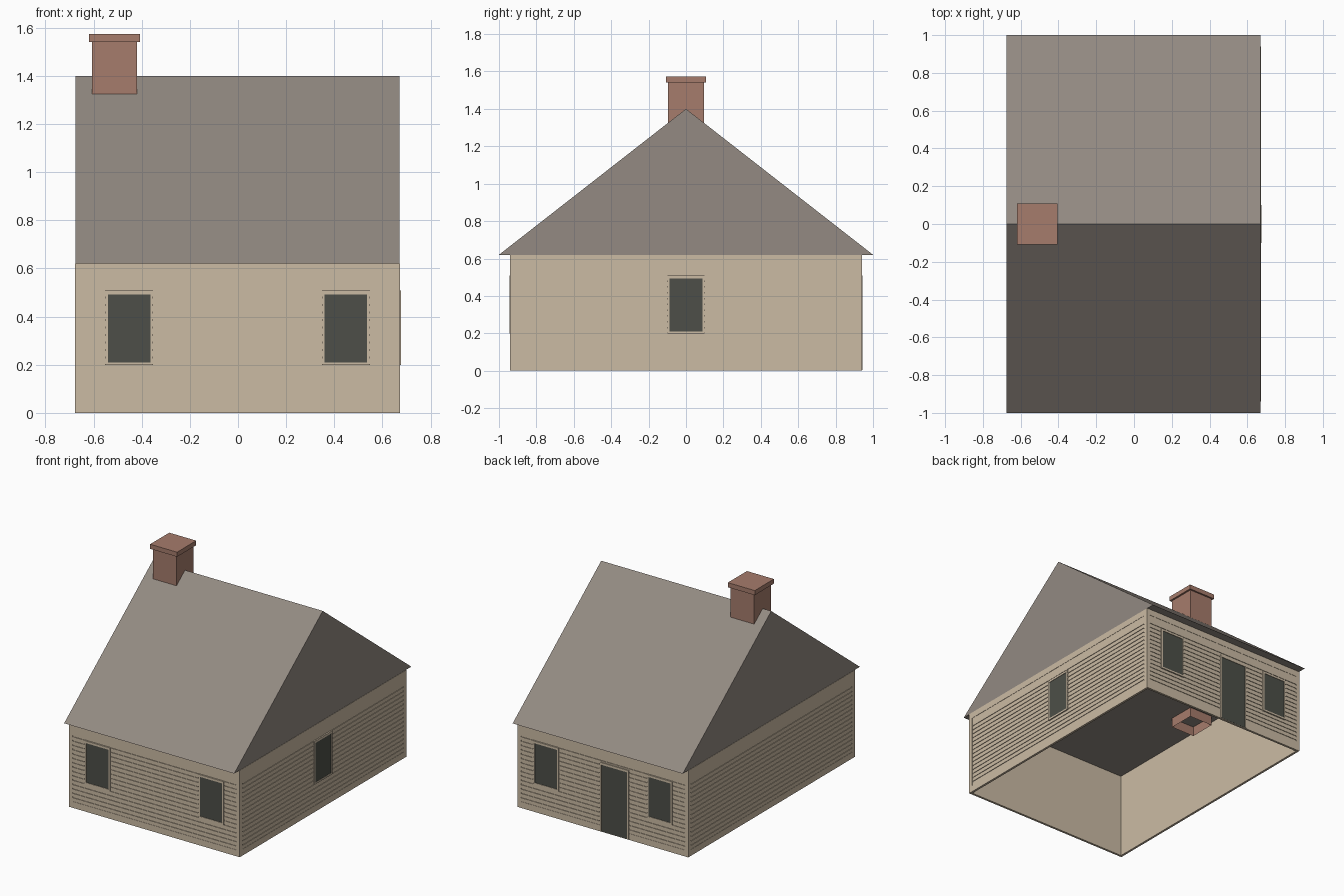
import bpy, bmesh, math
from mathutils import Matrix, Vector

cube = bpy.data.objects.get("Cube")
if cube:
    bpy.data.objects.remove(cube, do_unlink=True)


def srgb(*rgb):
    return tuple(((c / 255 + 0.055) / 1.055) ** 2.4 for c in rgb) + (1.0,)


def material(name, colour):
    mat = bpy.data.materials.new(name)
    mat.use_nodes = True
    mat.diffuse_color = colour
    bsdf = mat.node_tree.nodes["Principled BSDF"]
    bsdf.inputs["Base Color"].default_value = colour
    bsdf.inputs["Roughness"].default_value = 0.9
    return mat


CREAM = material("cream_siding", srgb(203, 187, 164))
ROOF = material("grey_brown_roof", srgb(147, 138, 130))
BRICK = material("brick_red", srgb(166, 124, 108))
GLASS = material("dark_glass", srgb(77, 79, 72))

CX = -0.002                      # the house sits a hair off centre
HALF_X, HALF_Y = 0.674, 0.94     # outer wall faces
EAVE, RIDGE = 0.62, 1.40
RECESS = 0.006                   # siding core lies behind the trim


def add_object(name, bm, mat):
    bmesh.ops.recalc_face_normals(bm, faces=bm.faces)
    mesh = bpy.data.meshes.new(name)
    bm.to_mesh(mesh)
    bm.free()
    mesh.materials.append(mat)
    obj = bpy.data.objects.new(name, mesh)
    bpy.context.collection.objects.link(obj)
    return obj


def box(bm, x, y, z, matrix=Matrix()):
    """Add a box given its (low, high) range on each axis."""
    spans = (x, y, z)
    size = Matrix.Diagonal([b - a for a, b in spans] + [1])
    centre = Matrix.Translation(Vector([(a + b) / 2 for a, b in spans]))
    bmesh.ops.create_cube(bm, size=1, matrix=matrix @ centre @ size)


def frame(bm, u, v, out, m, side=0.012, top=0.016, bottom=0.012):
    """Four bars around the opening u, v."""
    box(bm, (u[0] - side, u[0]), (-out, 0), (v[0] - bottom, v[1] + top), m)
    box(bm, (u[1], u[1] + side), (-out, 0), (v[0] - bottom, v[1] + top), m)
    box(bm, u, (-out, 0), (v[1], v[1] + top), m)
    if bottom:
        box(bm, u, (-out, 0), (v[0] - bottom, v[0]), m)


def wall(name, turn, dist, half, core_half, openings):
    """One wall: local x runs along it and local -y points outwards."""
    m = (Matrix.Translation((CX, 0, 0)) @ Matrix.Rotation(math.radians(90 * turn), 4, "Z")
         @ Matrix.Translation((0, RECESS - dist, 0)))

    # backing sheet
    bm = bmesh.new()
    box(bm, (-core_half, core_half), (0, 0.01), (0, EAVE), m)
    add_object(name + "_wall", bm, CREAM)

    # corner boards, sill board and eave board
    bm = bmesh.new()
    inner = half - 0.025
    frame(bm, (-inner, inner), (0.045, 0.575), RECESS, m,
          side=half - inner, top=EAVE - 0.575, bottom=0.045)
    add_object(name + "_trim", bm, CREAM)

    # clapboards separated by narrow grooves
    bm = bmesh.new()
    gap, pitch, first, count = 0.008, 0.0311, 0.075, 15
    lines = [first + pitch * i for i in range(count)]
    lows = [0.045] + [z + gap / 2 for z in lines]
    highs = [z - gap / 2 for z in lines] + [0.575]
    for low, high in zip(lows, highs):
        box(bm, (-inner, inner), (-0.004, 0), (low, high), m)
    add_object(name + "_clapboards", bm, CREAM)

    # windows and doors
    for part, u, width, low, high in openings:
        span = (u - width / 2, u + width / 2)
        bm = bmesh.new()
        frame(bm, span, (low, high), RECESS + 0.004, m,
              bottom=0.012 if low > 0.1 else 0)
        add_object(f"{name}_{part}_frame", bm, CREAM)
        bm = bmesh.new()
        box(bm, span, (-RECESS - 0.001, 0), (low, high), m)
        add_object(f"{name}_{part}_pane", bm, GLASS)


def window(part, u):
    return (part, u, 0.176, 0.21, 0.492)


pair = [window("window_a", -0.45), window("window_b", 0.45)]
side_half, side_core = HALF_Y - RECESS, HALF_Y - RECESS - 0.01
wall("front", 0, HALF_Y, HALF_X, HALF_X - RECESS, pair)
wall("left", 1, HALF_X, side_half, side_core, [window("window", 0)])
wall("back", 2, HALF_Y, HALF_X, HALF_X - RECESS,
     pair + [("door", 0.09, 0.205, 0.004, 0.48)])
wall("right", 3, HALF_X, side_half, side_core, [])

# gabled roof, a closed prism whose underside is the ceiling
bm = bmesh.new()
roof_half = HALF_X - 0.002
ring = [bm.verts.new((CX - roof_half, y, z))
        for y, z in ((-1, EAVE), (1, EAVE), (0, RIDGE))]
gable = bm.faces.new(ring)
extruded = bmesh.ops.extrude_face_region(bm, geom=[gable], use_keep_orig=True)
moved = [g for g in extruded["geom"] if isinstance(g, bmesh.types.BMVert)]
bmesh.ops.translate(bm, verts=moved, vec=(2 * roof_half, 0, 0))
add_object("gabled_roof", bm, ROOF)

# chimney stack, open at the foot, which hangs just below the ceiling
bm = bmesh.new()
box(bm, (-0.606, -0.419), (-0.096, 0.096), (0.55, 1.55))
foot = min(bm.faces, key=lambda f: f.calc_center_median().z)
bmesh.ops.delete(bm, geom=[foot], context="FACES_ONLY")
add_object("chimney_stack", bm, BRICK)

# chimney cap
bm = bmesh.new()
box(bm, (-0.619, -0.406), (-0.108, 0.108), (1.54, 1.573))
add_object("chimney_cap", bm, BRICK)
